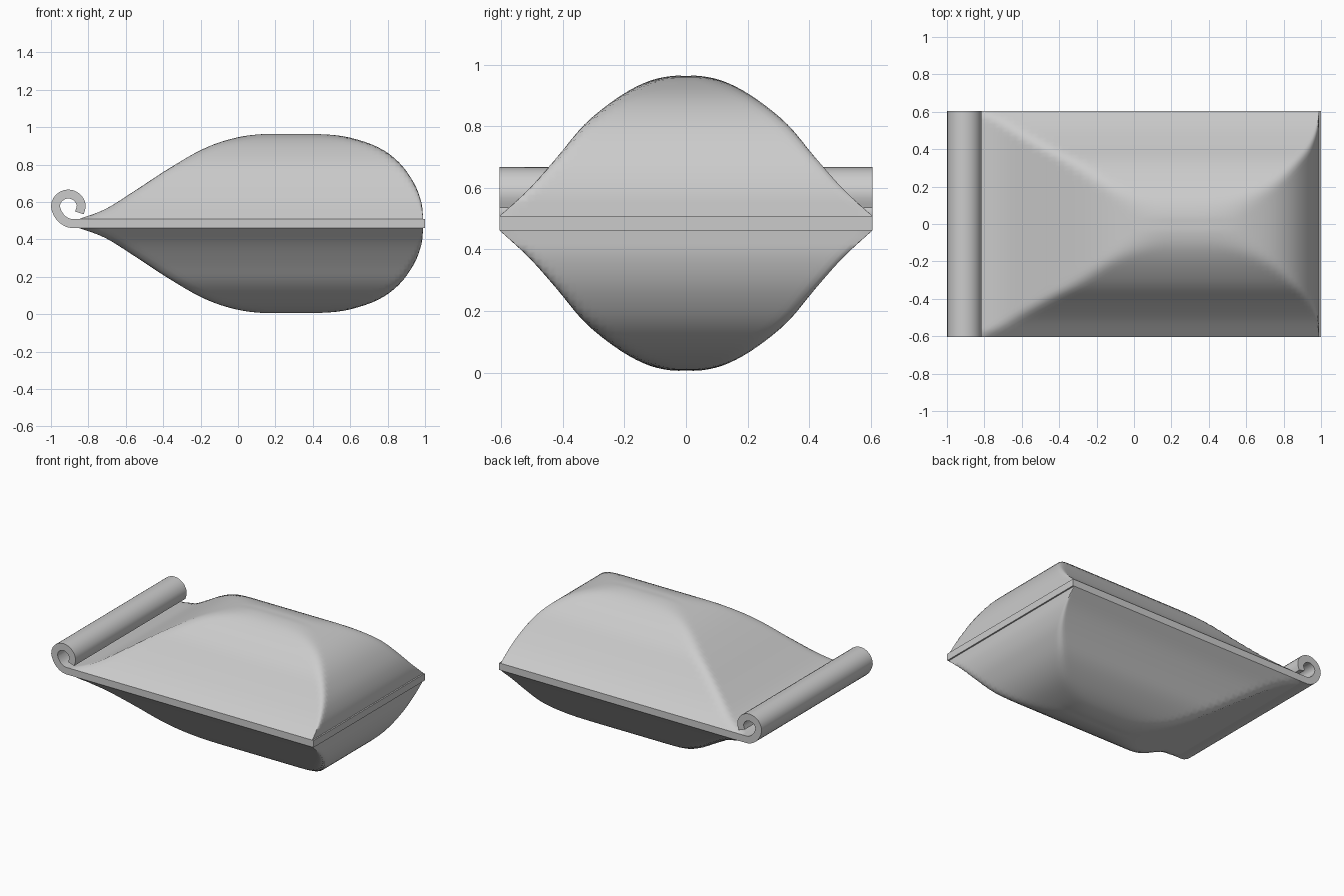
import bpy, bmesh, math
from mathutils import Vector

if "Cube" in bpy.data.objects:
    bpy.data.objects.remove(bpy.data.objects["Cube"])

grey = bpy.data.materials.new("light grey")
grey.diffuse_color = (0.6, 0.6, 0.6, 1)
grey.use_nodes = True
grey.node_tree.nodes["Principled BSDF"].inputs["Base Color"].default_value = grey.diffuse_color
HALF_Y, MID_Z, HALF_T = 0.605, 0.485, 0.024


def smooth_line(pts, n):
    """Catmull-Rom curve through 2D points."""
    p = [Vector(q) for q in pts]
    p = [2 * p[0] - p[1]] + p + [2 * p[-1] - p[-2]]
    out = []
    for i in range(1, len(p) - 2):
        a, b, c, d = p[i - 1:i + 3]
        for k in range(n):
            t = k / n
            out.append(0.5 * (2 * b + (c - a) * t + (2 * a - 5 * b + 4 * c - d) * t * t
                              + (3 * b - a - 3 * c + d) * t ** 3))
    return out + [p[-2]]


def finish(name, bm, angle):
    bmesh.ops.recalc_face_normals(bm, faces=bm.faces)
    me = bpy.data.meshes.new(name)
    bm.to_mesh(me)
    bm.free()
    ob = bpy.data.objects.new(name, me)
    bpy.context.collection.objects.link(ob)
    me.materials.append(grey)
    bpy.ops.object.select_all(action='DESELECT')
    ob.select_set(True)
    bpy.context.view_layer.objects.active = ob
    bpy.ops.object.shade_smooth_by_angle(angle=math.radians(angle))


# Swollen pouch: the lower of a long profile and a cross profile at each point
along = smooth_line([(-0.85, 0), (-0.71, 0.053), (-0.55, 0.153), (-0.38, 0.265), (-0.2, 0.37),
                     (-0.05, 0.427), (0.12, 0.46), (0.28, 0.463), (0.45, 0.46), (0.6, 0.437),
                     (0.75, 0.385), (0.86, 0.305), (0.94, 0.195), (0.98, 0.09), (0.99, 0)], 4)
half = smooth_line([(-HALF_Y, 0), (-0.51, 0.088), (-0.42, 0.19), (-0.33, 0.298), (-0.23, 0.38),
                    (-0.14, 0.432), (-0.05, 0.461), (0, 0.463)], 4)
across = half + [Vector((-p.x, p.y)) for p in reversed(half[:-1])]


def soft_min(a, b):
    m = max(0.0, min(a, b))
    k = min(0.025, 0.3 * m) + 1e-6
    h = max(k - abs(a - b), 0) / k
    return max(0.0, m - h * h * k / 4)


for name, side in (("pouch_top", 1), ("pouch_bottom", -1)):
    bm = bmesh.new()
    rows = [[bm.verts.new((p.x, q.x, MID_Z + side * (HALF_T + soft_min(p.y, q.y) * 0.995)))
             for q in across] for p in along]
    for r, s in zip(rows, rows[1:]):
        for j in range(len(r) - 1):
            bm.faces.new((r[j], s[j], s[j + 1], r[j + 1]))
    bmesh.ops.recalc_face_normals(bm, faces=bm.faces)
    # close the pouch against the seam
    bmesh.ops.contextual_create(bm, geom=[e for e in bm.edges if e.is_boundary])
    finish(name, bm, 50)

# Flat seam sheet that curls into a roll at the left end
path = [Vector((1.0, MID_Z))] + smooth_line(
    [(-0.82, 0.485), (-0.86, 0.485), (-0.905, 0.488), (-0.95, 0.518), (-0.976, 0.575),
     (-0.957, 0.622), (-0.91, 0.643), (-0.863, 0.627), (-0.838, 0.585), (-0.848, 0.542)], 3)
bm = bmesh.new()
rings = []
for i, p in enumerate(path):
    d = (path[min(i + 1, len(path) - 1)] - path[max(i - 1, 0)]).normalized()
    n = Vector((-d.y, d.x)) * HALF_T
    rings.append([bm.verts.new((c.x, y, c.y)) for c, y in
                  ((p + n, -HALF_Y), (p + n, HALF_Y), (p - n, HALF_Y), (p - n, -HALF_Y))])
for r, s in zip(rings, rings[1:]):
    for j in range(4):
        k = (j + 1) % 4
        bm.faces.new((r[j], r[k], s[k], s[j]))
bm.faces.new(rings[0])
bm.faces.new(rings[-1])
finish("seam_sheet_and_roll", bm, 40)
